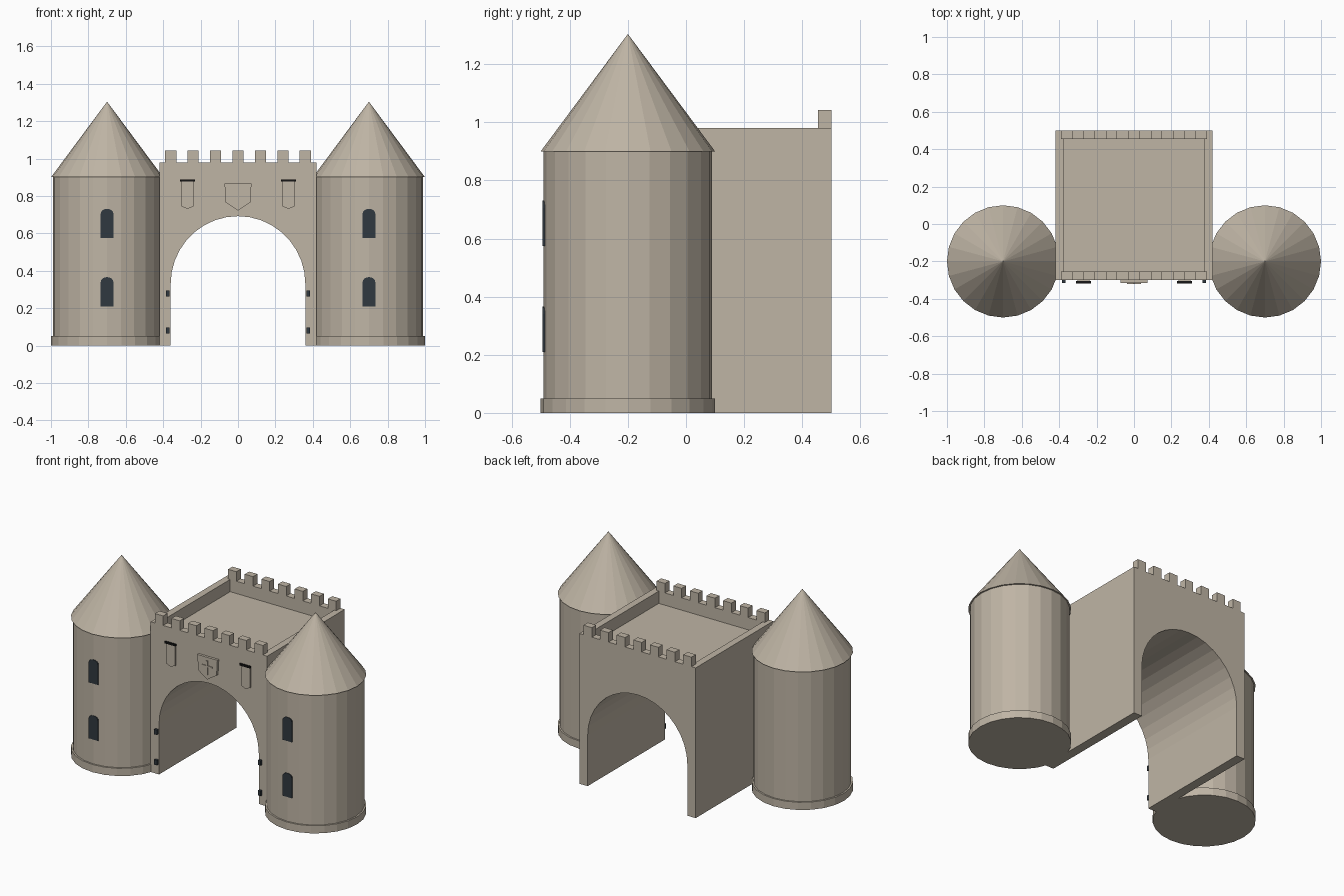
import bpy, bmesh, math

if "Cube" in bpy.data.objects:
    bpy.data.objects.remove(bpy.data.objects["Cube"])


def material(name, rgb):
    m = bpy.data.materials.new(name)
    m.diffuse_color = (*rgb, 1)
    m.use_nodes = True
    m.node_tree.nodes["Principled BSDF"].inputs["Base Color"].default_value = m.diffuse_color
    return m


STONE = material("warm_stone", (0.52, 0.46, 0.375))
SLATE = material("dark_slate", (0.03, 0.04, 0.05))
BLACK = material("black_iron", (0.008, 0.008, 0.008))


def finish(name, bm, mat):
    bmesh.ops.recalc_face_normals(bm, faces=bm.faces)
    me = bpy.data.meshes.new(name)
    bm.to_mesh(me)
    bm.free()
    me.materials.append(mat)
    ob = bpy.data.objects.new(name, me)
    bpy.context.collection.objects.link(ob)
    return ob


def prism(name, outline, y0, y1, mat):
    """Extrude an (x, z) outline from y0 to y1."""
    bm = bmesh.new()
    face = bm.faces.new([bm.verts.new((x, y0, z)) for x, z in outline])
    new = bmesh.ops.extrude_face_region(bm, geom=[face])["geom"]
    verts = [v for v in new if isinstance(v, bmesh.types.BMVert)]
    bmesh.ops.translate(bm, verts=verts, vec=(0, y1 - y0, 0))
    return finish(name, bm, mat)


def box(name, x0, x1, y0, y1, z0, z1, mat):
    return prism(name, [(x0, z0), (x1, z0), (x1, z1), (x0, z1)], y0, y1, mat)


def drum(name, x, y, z0, z1, r0, r1, mat):
    bm = bmesh.new()
    bmesh.ops.create_cone(bm, cap_ends=True, segments=24, radius1=r0,
                          radius2=r1, depth=z1 - z0)
    bmesh.ops.translate(bm, verts=bm.verts, vec=(x, y, (z0 + z1) / 2))
    return finish(name, bm, mat)


def arc(cx, cz, rx, rz, steps):
    """Half ellipse from right to left over the top."""
    return [(cx + rx * math.cos(math.pi * i / steps),
             cz + rz * math.sin(math.pi * i / steps)) for i in range(steps + 1)]


W, FRONT, BACK, DECK, TOP, T = 0.42, -0.3, 0.5, 0.9, 0.98, 0.045

# Gatehouse body with arched passage
outline = [(-W, 0), (-W, DECK), (W, DECK), (W, 0), (0.36, 0)]
outline += arc(0, 0.33, 0.36, 0.362, 18) + [(-0.36, 0)]
prism("gatehouse", outline, FRONT, BACK, STONE)

# Parapet around the sunken deck
box("front_parapet", -W, W, FRONT, FRONT + T, DECK, TOP, STONE)
box("back_parapet", -W, W, BACK - T, BACK, DECK, TOP, STONE)
for s, side in ((-1, "left"), (1, "right")):
    x0, x1 = sorted((s * W, s * (W - T)))
    box(side + "_parapet", x0, x1, FRONT + T, BACK - T, DECK, TOP, STONE)

# Battlements
for i in range(7):
    x = (i - 3) * 0.12
    box("front_merlon", x - 0.03, x + 0.03, FRONT, FRONT + T, TOP, 1.042, STONE)
    box("back_merlon", x - 0.03, x + 0.03, BACK - T, BACK, TOP, 1.042, STONE)

for s in (-1, 1):
    # Round towers
    x = s * 0.7
    drum("tower_base", x, -0.2, 0, 0.05, 0.3, 0.3, STONE)
    drum("tower_body", x, -0.2, 0.05, 0.9, 0.29, 0.29, STONE)
    drum("tower_roof", x, -0.2, 0.9, 1.304, 0.3, 0, STONE)
    for z in (0.21, 0.575):
        shape = [(x - 0.034, z), (x + 0.034, z)] + arc(x, z + 0.13, 0.034, 0.026, 8)
        prism("tower_window", shape, -0.493, -0.484, SLATE)

    # Hanging banners and their rods
    x = s * 0.27
    shape = [(x - 0.033, 0.88), (x + 0.033, 0.88), (x + 0.033, 0.745),
             (x, 0.73), (x - 0.033, 0.745)]
    prism("banner", shape, -0.309, FRONT, STONE)
    box("banner_rod", x - 0.039, x + 0.039, -0.317, -0.306, 0.876, 0.888, BLACK)

    # Gate hinges
    x = s * 0.375
    for z in (0.08, 0.278):
        box("hinge", x - 0.01, x + 0.01, -0.316, FRONT, z - 0.016, z + 0.016, SLATE)

# Shield with a raised cross
shield = [(-0.072, 0.866), (0.072, 0.866), (0.066, 0.765), (0, 0.722), (-0.066, 0.765)]
prism("shield", shield, -0.316, FRONT, STONE)
box("cross_upright", -0.005, 0.005, -0.322, -0.316, 0.755, 0.845, STONE)
box("cross_arm", -0.037, 0.037, -0.321, -0.316, 0.803, 0.813, STONE)
